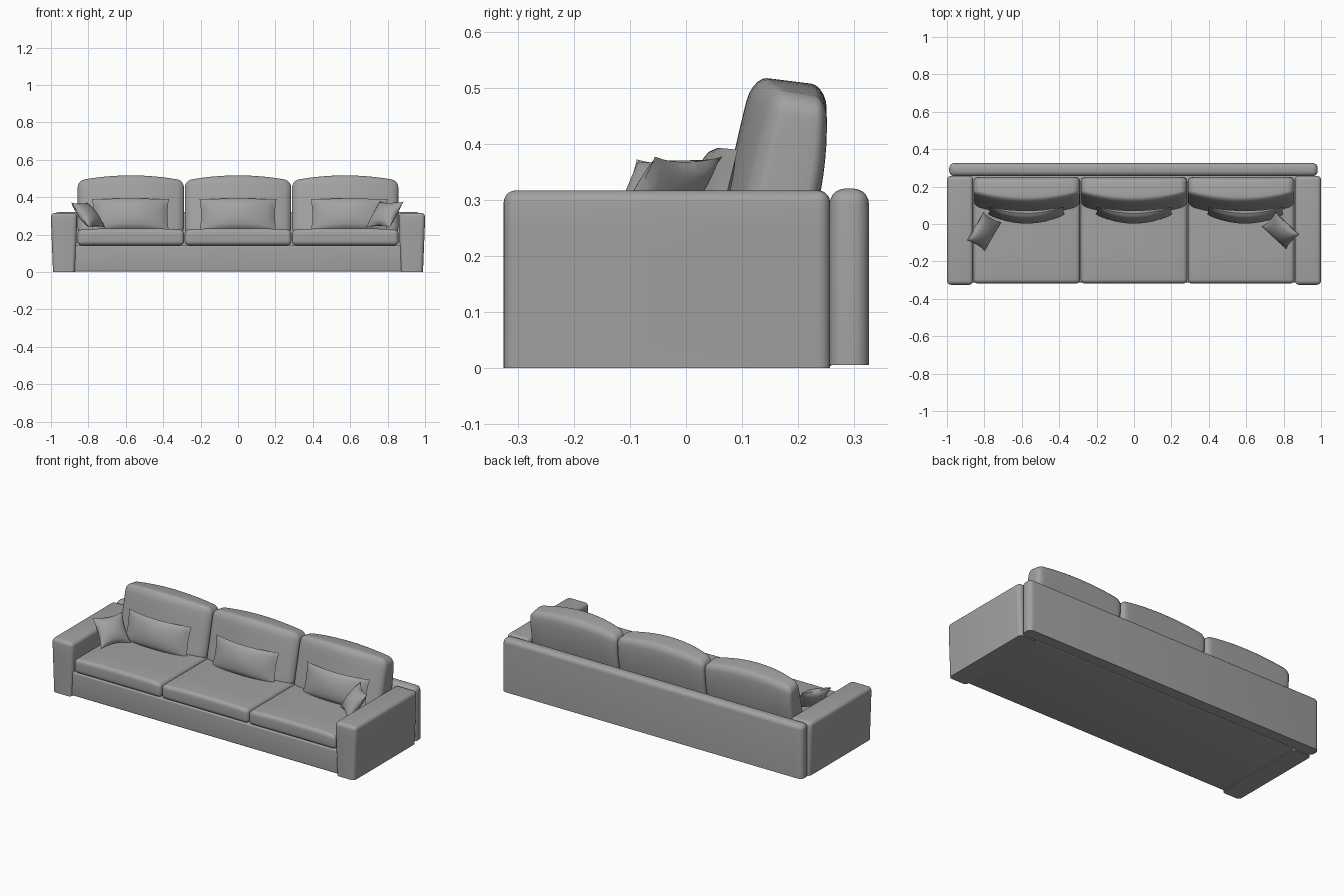
import bpy, bmesh, math
from mathutils import Matrix, Vector

if "Cube" in bpy.data.objects:
    bpy.data.objects.remove(bpy.data.objects["Cube"], do_unlink=True)

fabric = bpy.data.materials.new("grey fabric")
fabric.use_nodes = True
GREY = (0.36, 0.36, 0.36, 1)
fabric.diffuse_color = GREY
fabric.node_tree.nodes["Principled BSDF"].inputs["Base Color"].default_value = GREY


def finish(bm, name, angle=40):
    bmesh.ops.recalc_face_normals(bm, faces=bm.faces)
    mesh = bpy.data.meshes.new(name)
    bm.to_mesh(mesh)
    bm.free()
    mesh.materials.append(fabric)
    obj = bpy.data.objects.new(name, mesh)
    bpy.context.collection.objects.link(obj)
    bpy.ops.object.select_all(action='DESELECT')
    obj.select_set(True)
    bpy.context.view_layer.objects.active = obj
    bpy.ops.object.shade_smooth_by_angle(angle=math.radians(angle))
    return obj


def soft_box(name, lo, hi, radius, shape=None, slices=(0, 0, 0), flat_bottom=False):
    """Rounded box; slices add loops per axis so that shape(p, u, t, v) can bend it."""
    lo, hi = Vector(lo), Vector(hi)
    floor = lo.z
    if flat_bottom:
        lo.z -= radius
    size = hi - lo
    bm = bmesh.new()
    bmesh.ops.create_cube(bm, size=1)
    for v in bm.verts:
        v.co = (lo + hi) / 2 + v.co * size
    bmesh.ops.bevel(bm, geom=bm.edges[:], offset=radius, segments=5,
                    profile=0.5, affect='EDGES')
    for axis, count in enumerate(slices):
        normal = Vector([float(i == axis) for i in range(3)])
        for k in range(count):
            start = lo[axis] + radius
            point = normal * (start + (size[axis] - 2 * radius) * (k + 1) / (count + 1))
            bmesh.ops.bisect_plane(bm, geom=bm.verts[:] + bm.edges[:] + bm.faces[:],
                                   plane_co=point, plane_no=normal)
    if flat_bottom:
        cut = bmesh.ops.bisect_plane(bm, geom=bm.verts[:] + bm.edges[:] + bm.faces[:],
                                     plane_co=(0, 0, floor), plane_no=(0, 0, 1),
                                     clear_inner=True)
        rim = [e for e in cut["geom_cut"] if isinstance(e, bmesh.types.BMEdge)]
        bmesh.ops.contextual_create(bm, geom=rim)
    if shape:
        for v in bm.verts:
            u, t, w = [(v.co[i] - lo[i]) / size[i] for i in range(3)]
            v.co = shape(v.co.copy(), 2 * u - 1, t, w)
    return finish(bm, name)


def pillow(name, width, height, depth, bend, matrix, pinch=0.1):
    """Stuffed pillow: two bulged sheets meeting at a seam, with pointed corners."""
    bm = bmesh.new()
    for side in (-1, 1):
        sheet = bmesh.ops.create_grid(bm, x_segments=20, y_segments=16, size=1)["verts"]
        for v in sheet:
            u, w = v.co.x, v.co.y
            puff = max(0, (1 - u * u) * (1 - w * w)) ** 0.55
            v.co = (width / 2 * u * (1 - pinch * 0.6 * (1 - w * w)),
                    side * depth / 2 * puff + bend * u * u,
                    height / 2 * w * (1 - pinch * (1 - u * u)))
    bmesh.ops.remove_doubles(bm, verts=bm.verts, dist=0.0004)
    bmesh.ops.transform(bm, matrix=matrix, verts=bm.verts)
    return finish(bm, name, 60)


# Frame: plinth and rear panel
soft_box("base", (-0.875, -0.312, 0.003), (0.875, 0.262, 0.143), 0.008)
soft_box("back_panel", (-0.988, 0.256, 0.006), (0.982, 0.326, 0.32), 0.027, flat_bottom=True)

# Armrests narrow slightly towards the floor
for side, label in ((-1, "right"), (1, "left")):
    def taper(p, u, t, w):
        return Vector((side * 0.93 + (p.x - side * 0.93) * (0.83 + 0.17 * min(1, w * 1.15)), p.y, p.z))
    ends = sorted((side * 0.86, side * 1.0))
    soft_box(label + "_armrest", (ends[0], -0.325, 0), (ends[1], 0.257, 0.317), 0.022,
             taper, (0, 0, 5), True)


def seat_shape(p, u, t, w):
    crown = (1 - u ** 4) * w
    p.z += 0.008 * crown
    return p


def back_shape(p, u, t, w):
    bulge = max(0, 1 - u * u)
    rear = 0.215 + 0.036 * math.sin(w * math.pi * 0.62)
    thick = 0.125 + 0.046 * bulge - 0.042 * w ** 3
    p.y = rear - (1 - t) * thick
    p.z += w * w * (0.028 * bulge - 0.016 * t)
    return p


# Three seat cushions, back cushions and lumbar pillows
for i, (label, px) in enumerate((("right", -0.575), ("middle", 0.0), ("left", 0.595))):
    x = (i - 1) * 0.573
    soft_box(label + "_seat_cushion", (x - 0.285, -0.318, 0.143), (x + 0.285, 0.25, 0.225),
             0.022, seat_shape, (9, 3, 0))
    soft_box(label + "_back_cushion", (x - 0.284, 0.06, 0.2), (x + 0.284, 0.245, 0.492),
             0.036, back_shape, (11, 2, 7))
    place = Matrix.Translation((px, 0.037, 0.313)) @ Matrix.Rotation(math.radians(-14), 4, 'X')
    pillow(label + "_lumbar_pillow", 0.41, 0.175, 0.06, 0.035, place, 0.06)

# Small square pillows leaning in the corners
for label, centre, turn, lean in (("right", (-0.802, -0.04, 0.305), 60, -40),
                                  ("left", (0.785, -0.035, 0.308), -43, -38)):
    place = (Matrix.Translation(centre) @ Matrix.Rotation(math.radians(turn), 4, 'Z')
             @ Matrix.Rotation(math.radians(lean), 4, 'X'))
    pillow(label + "_corner_pillow", 0.175, 0.175, 0.075, 0, place, 0.14)
